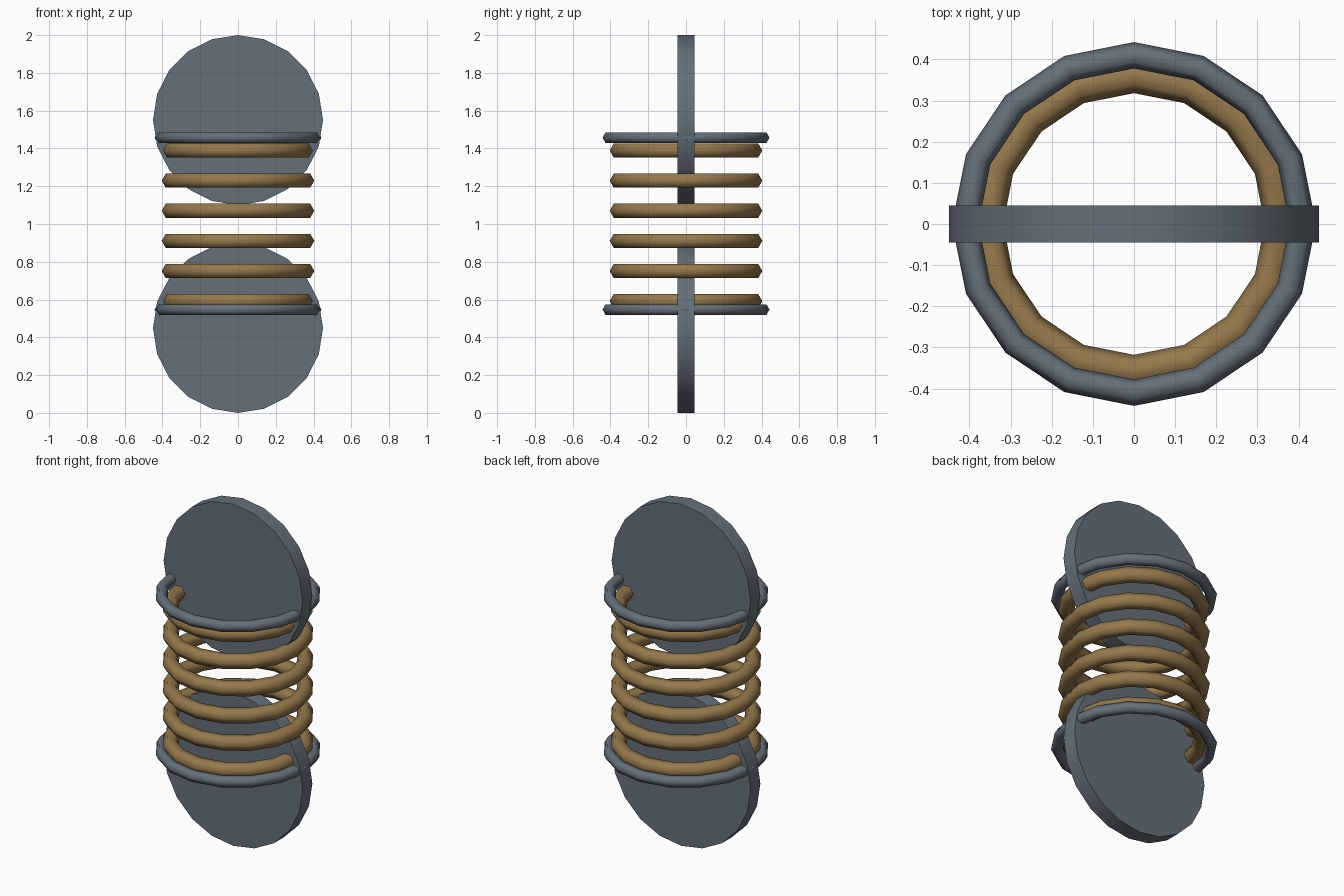
import bpy
import math

if "Cube" in bpy.data.objects:
    bpy.data.objects.remove(bpy.data.objects["Cube"])


def make_material(name, color):
    mat = bpy.data.materials.new(name)
    mat.diffuse_color = (*color, 1)
    mat.use_nodes = True
    mat.node_tree.nodes["Principled BSDF"].inputs["Base Color"].default_value = mat.diffuse_color
    return mat


steel = make_material("steel", (0.13, 0.16, 0.19))
brass = make_material("brass", (0.30, 0.19, 0.07))


def disc(name, z):
    # 20-sided plate standing upright, facing the front
    bpy.ops.mesh.primitive_cylinder_add(vertices=20, radius=0.45, depth=0.09,
                                        location=(0, 0, z),
                                        rotation=(math.pi / 2, 0, 0))
    ob = bpy.context.object
    ob.name = name
    ob.data.materials.append(steel)
    bpy.ops.object.shade_smooth_by_angle(angle=math.radians(30))


def ring(name, z, major, minor, mat):
    # Level ring with a hexagonal cross-section
    bpy.ops.mesh.primitive_torus_add(major_segments=16, minor_segments=6,
                                     major_radius=major, minor_radius=minor,
                                     location=(0, 0, z))
    ob = bpy.context.object
    ob.name = name
    ob.data.materials.append(mat)
    bpy.ops.object.shade_smooth()


# End plates and retaining rings
for label, disc_z, ring_z in (("lower", 0.45, 0.547), ("upper", 1.55, 1.457)):
    disc(label + "_end_plate", disc_z)
    ring(label + "_retaining_ring", ring_z, 0.41, 0.032, steel)

# Stack of coils between the plates
for i in range(6):
    ring(f"coil_{i + 1}", 0.592 + i * 0.1594, 0.361, 0.043, brass)
